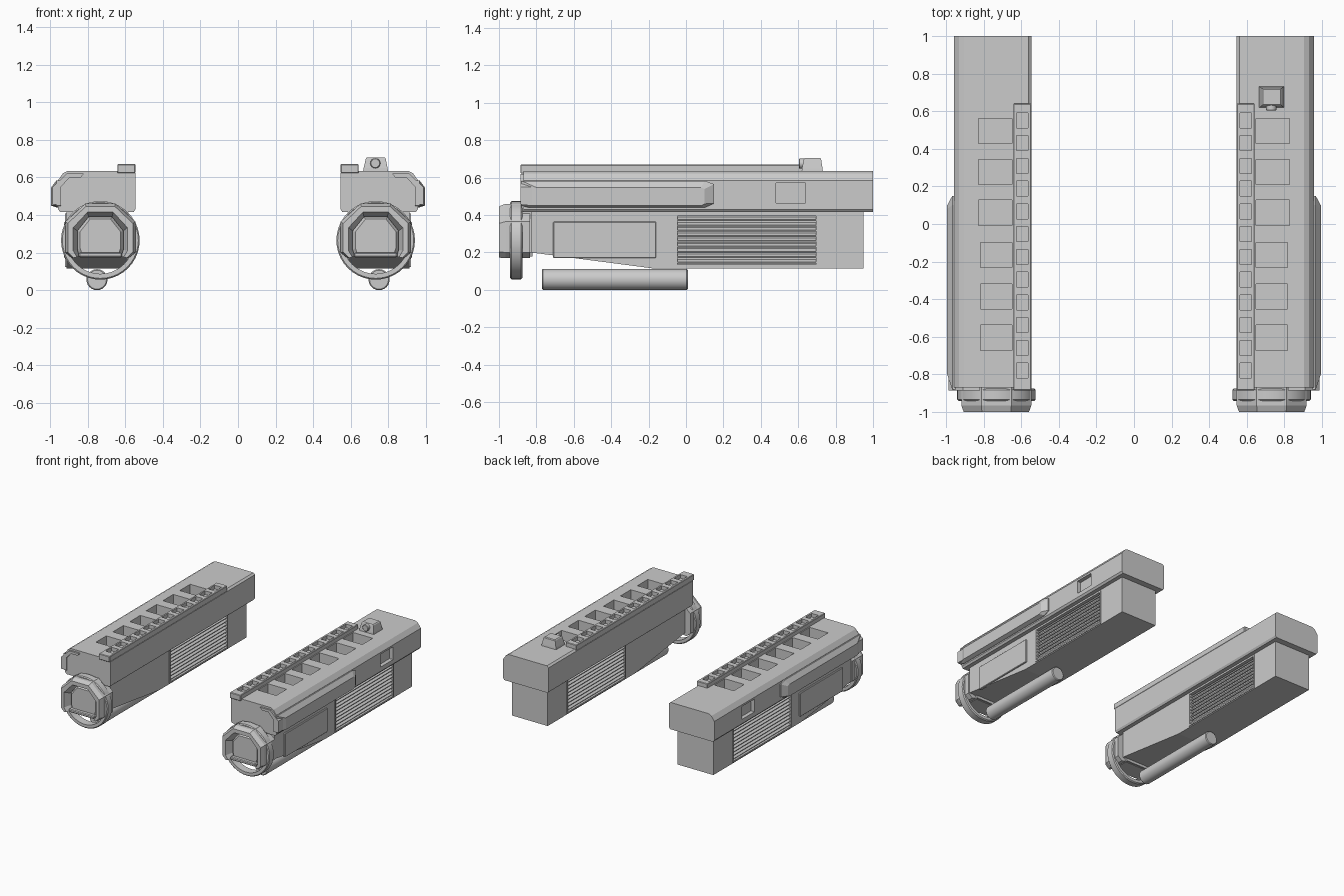
import bpy, bmesh, math
from mathutils import Matrix

if "Cube" in bpy.data.objects:
    bpy.data.objects.remove(bpy.data.objects["Cube"])


def finish(name, bm, mirror=True):
    bmesh.ops.recalc_face_normals(bm, faces=bm.faces)
    me = bpy.data.meshes.new(name)
    bm.to_mesh(me)
    bm.free()
    ob = bpy.data.objects.new(name, me)
    bpy.context.collection.objects.link(ob)
    if mirror:
        m = ob.modifiers.new("mirror", 'MIRROR')
        m.use_mirror_merge = False
    return ob


def loft(name, rings, mirror=True, cyclic=False):
    """Skin closed rings of points; cap the ends unless cyclic."""
    bm = bmesh.new()
    vs = [[bm.verts.new(p) for p in r] for r in rings]
    n, k = len(rings[0]), len(rings)
    for i in range(k if cyclic else k - 1):
        a, b = vs[i], vs[(i + 1) % k]
        for j in range(n):
            bm.faces.new((a[j], a[(j + 1) % n], b[(j + 1) % n], b[j]))
    if not cyclic:
        bm.faces.new(vs[0])
        bm.faces.new(vs[-1])
    return finish(name, bm, mirror)


def along_y(name, pts, y0, y1, mirror=True):
    return loft(name, [[(x, y, z) for x, z in pts] for y in (y0, y1)], mirror)


def boxes(name, specs, mirror=True, bevel=0, tilt=0):
    """Each spec is x0, x1, y0, y1, z0, z1."""
    bm = bmesh.new()
    for x0, x1, y0, y1, z0, z1 in specs:
        mat = (Matrix.Translation(((x0 + x1) / 2, (y0 + y1) / 2, (z0 + z1) / 2))
               @ Matrix.Rotation(tilt, 4, 'Y')
               @ Matrix.Diagonal((x1 - x0, y1 - y0, z1 - z0, 1)))
        bmesh.ops.create_cube(bm, size=1, matrix=mat)
    if bevel:
        bmesh.ops.bevel(bm, geom=bm.edges[:], offset=bevel, segments=1, affect='EDGES')
    return finish(name, bm, mirror)


def cut(ob, specs):
    """Carve boxes out of an object and bake the result."""
    cutter = boxes("cutter", specs, mirror=False)
    cutter.hide_render = True
    m = ob.modifiers.new("cut", 'BOOLEAN')
    m.operation, m.solver, m.object = 'DIFFERENCE', 'EXACT', cutter
    mir = ob.modifiers.get("mirror")
    mir.show_viewport = False
    bpy.context.view_layer.update()
    me = bpy.data.meshes.new_from_object(ob.evaluated_get(bpy.context.evaluated_depsgraph_get()))
    ob.data = me
    ob.modifiers.remove(m)
    mir.show_viewport = True
    bpy.data.objects.remove(cutter)


def smooth(ob):
    bpy.ops.object.select_all(action='DESELECT')
    ob.select_set(True)
    bpy.context.view_layer.objects.active = ob
    bpy.ops.object.shade_smooth_by_angle(angle=math.radians(30))


def cylinder_y(name, x, z, r, y0, y1, seg=24, mirror=True, bevel=0.006):
    rings = []
    for y, rr in ((y0, r - bevel), (y0 + bevel, r), (y1 - bevel, r), (y1, r - bevel)):
        rings.append([(x + rr * math.cos(2 * math.pi * i / seg), y,
                       z + rr * math.sin(2 * math.pi * i / seg)) for i in range(seg)])
    ob = loft(name, rings, mirror)
    smooth(ob)
    return ob


# Upper shell with top slots and a square side recess
shell = along_y("upper_shell", [(.545, .43), (.555, .415), (.945, .415), (.957, .43), (.957, .585),
                                (.93, .622), (.905, .635), (.56, .635), (.545, .622)], -.87, 1.0)
slots = [(.65, .827 if i > 2 else .817, y - .067, y + .067, .535, .7)
         for i, y in enumerate((-.605, -.385, -.165, .06, .277, .495))]
cut(shell, slots + [(.925, 1.0, .48, .64, .465, .57)])

# Lower housing with louvred vents on both sides
lower = loft("lower_housing", [[(x, y, z) for y, z in ((-.83, .42), (-.83, .2), (-.18, .115),
                                                      (.95, .115), (.95, .42))] for x in (.588, .913)])
cut(lower, [(.5, .613, -.045, .695, .135, .395), (.888, 1.0, -.045, .695, .135, .395)])
for side, x, t in (("inner", .602, -.5), ("outer", .899, .5)):
    boxes(side + "_vent_slats", [(x - .014, x + .014, -.045, .695, z - .005, z + .005)
                                 for z in (.152 + .0283 * i for i in range(9))], tilt=t)
for side, x0, x1 in (("inner", .582, .592), ("outer", .909, .919)):
    boxes(side + "_vent_frame", [(x0, x1, -.055, .705, .123, .135), (x0, x1, -.055, .705, .395, .407),
                                 (x0, x1, -.055, -.045, .135, .395), (x0, x1, .695, .705, .135, .395)])

# Raised access panel on the outer side
boxes("side_panel", [(.9, .924, -.71, -.16, .17, .365)], bevel=.004)

# Outer armour strip, tapering at both ends, with a hooked front end
outer = [(-.88, .45), (-.84, .44), (.10, .44), (.15, .462), (.15, .565), (.10, .583), (-.88, .583)]
inner = [(-.80, .452), (-.78, .45), (.08, .45), (.10, .46), (.10, .54), (.08, .547), (-.80, .547)]
loft("armour_strip", [[(.94, y, z) for y, z in outer], [(.966, y, z) for y, z in outer],
                      [(.993, y, z) for y, z in inner]])
along_y("armour_hook", [(.82, .62), (.91, .62), (.985, .55), (.985, .455), (.95, .455),
                        (.95, .54), (.895, .6), (.835, .6)], -.885, -.8)

# Accessory rail with pockets
rail = boxes("top_rail", [(.545, .642, -.885, .64, .622, .67)], bevel=.004)
cut(rail, [(.563, .626, y - .04, y + .04, .64, .7) for y in (-.78 + .121 * i for i in range(12))])

# Muzzle frame: an open octagon of thick bevelled segments
CX, CZ = .732, .265
half_out = [(.15, -.095), (.186, -.065), (.186, .1), (.08, .195)]
half_in = [(.11, -.085), (.122, -.05), (.122, .05), (.062, .125)]
path = list(zip(half_out, half_in))
path += [((-a[0], a[1]), (-b[0], b[1])) for a, b in reversed(path)]
rings = []
for (ox, oz), (ix, iz) in path:
    ring = []
    for t, y in ((0, -.835), (0, -.965), (.2, -1.0), (.65, -1.0), (1, -.95), (1, -.835)):
        ring.append((CX + ox + (ix - ox) * t, y, CZ + oz + (iz - oz) * t))
    rings.append(ring)
loft("muzzle_frame", rings)

# Muzzle core and its lower lip
core = half_in + [(-x, z) for x, z in reversed(half_in)]
loft("muzzle_core", [[(CX + x * s, y, CZ + .02 + (z - .02) * s) for x, z in core]
                     for s, y in ((1.02, -.82), (1.02, -.93), (.88, -.955))])
boxes("muzzle_lip", [(CX - .115, CX + .115, -.985, -.83, .175, .2)], bevel=.006)

# Round collar around the muzzle
collar = []
for i in range(40):
    a = 2 * math.pi * i / 40
    collar.append([(CX + r * math.cos(a), y, CZ + r * math.sin(a)) for r, y in
                   ((.178, -.875), (.202, -.875), (.209, -.882), (.209, -.933), (.202, -.94), (.178, -.94))])
smooth(loft("muzzle_collar", collar, cyclic=True))
boxes("muzzle_mount", [(.6, .87, -.89, -.8, .2, .42)])

# Tube slung under the housing
cylinder_y("under_tube", .75, .056, .056, -.77, .01)

# Sight fitted on one unit only
loft("sight_block", [[(x0, y0, z), (x1, y0, z), (x1, y1, z), (x0, y1, z)] for x0, x1, y0, y1, z in
                     ((.665, .798, .618, .732, .63), (.668, .795, .62, .73, .65),
                      (.68, .785, .63, .722, .7), (.686, .779, .636, .716, .706))], mirror=False)
cylinder_y("sight_lens", .73, .675, .027, .603, .66, seg=16, mirror=False, bevel=.004)
